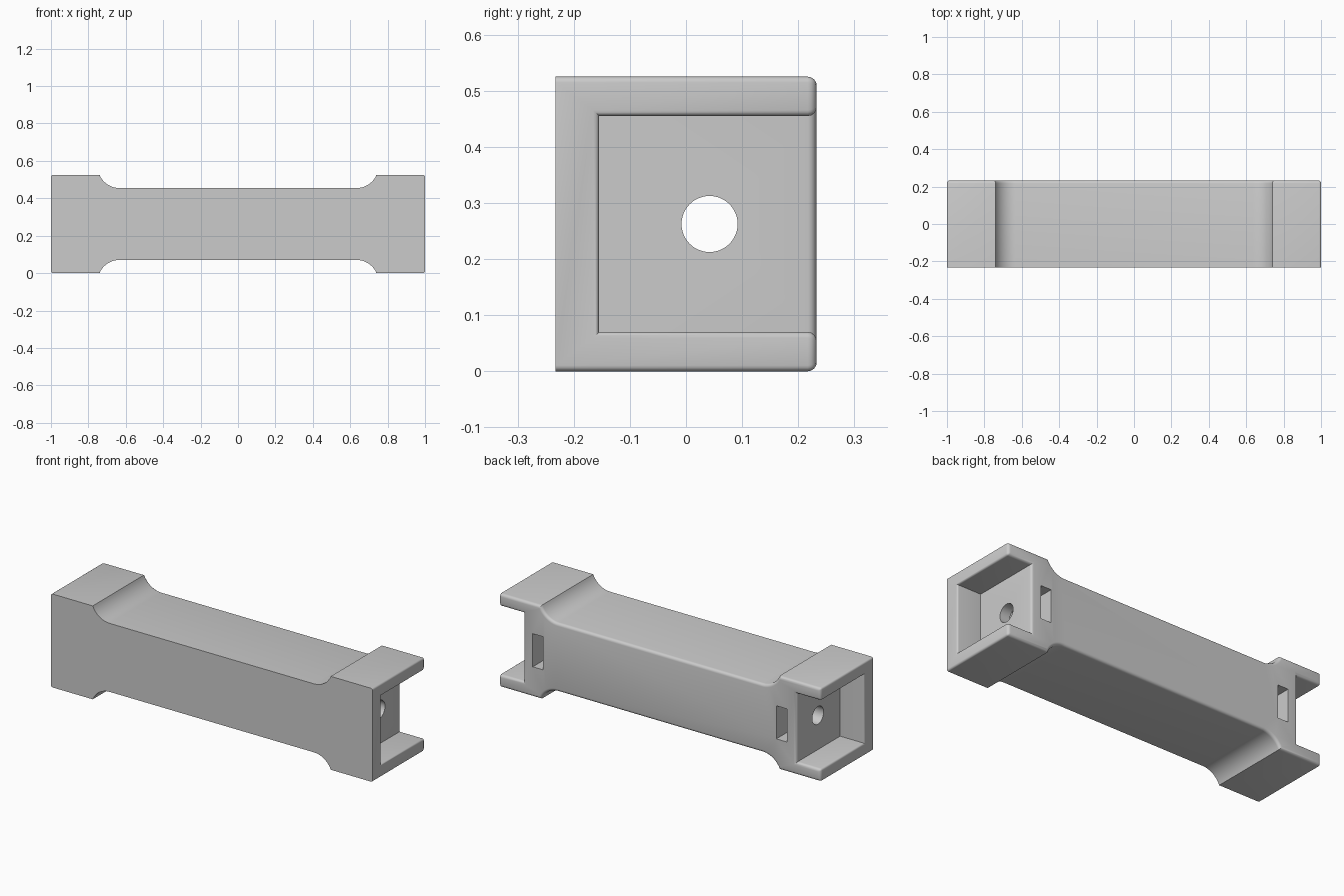
import bpy, bmesh, math
from mathutils import Matrix

if "Cube" in bpy.data.objects:
    bpy.data.objects.remove(bpy.data.objects["Cube"])

HALF_Y, HEIGHT = 0.233, 0.525
MID_Z = HEIGHT / 2
FLANGE = 0.07          # thickness of top and bottom flanges
POCKET_X = 0.85        # inner face of the end pockets
HOLE_Y = 0.042

grey = bpy.data.materials.new("plain_grey")
grey.use_nodes = True
colour = (0.6, 0.6, 0.6, 1)
grey.diffuse_color = colour
grey.node_tree.nodes["Principled BSDF"].inputs["Base Color"].default_value = colour


def add_object(name, bm):
    bmesh.ops.recalc_face_normals(bm, faces=bm.faces)
    mesh = bpy.data.meshes.new(name)
    bm.to_mesh(mesh)
    bm.free()
    mesh.materials.append(grey)
    obj = bpy.data.objects.new(name, mesh)
    bpy.context.scene.collection.objects.link(obj)
    return obj


def box(bm, lo, hi):
    size = [b - a for a, b in zip(lo, hi)]
    mid = [(a + b) / 2 for a, b in zip(lo, hi)]
    bmesh.ops.create_cube(bm, size=1, matrix=Matrix.Translation(mid) @ Matrix.Diagonal((*size, 1)))


def apply_modifiers(obj):
    graph = bpy.context.evaluated_depsgraph_get()
    mesh = bpy.data.meshes.new_from_object(obj.evaluated_get(graph))
    obj.modifiers.clear()
    obj.data = mesh


def cut(obj, bm):
    cutter = add_object("cutter", bm)
    cutter.hide_render = True
    mod = obj.modifiers.new("cut", "BOOLEAN")
    mod.operation, mod.solver, mod.object = "DIFFERENCE", "EXACT", cutter
    apply_modifiers(obj)
    bpy.data.objects.remove(cutter)


# Spacer body: waisted side profile with coved shoulders, mirrored into four corners
radius, cove_x = 0.114, 0.635
sweep = math.asin((0.74 - cove_x) / radius)
quarter = [(cove_x + radius * math.sin(sweep * i / 12),
            MID_Z - FLANGE + radius * (1 - math.cos(sweep * i / 12))) for i in range(13)]
quarter[-1] = (0.74, MID_Z)
quarter.append((1, MID_Z))
top = [(-x, z) for x, z in reversed(quarter)] + quarter
outline = top + [(x, -z) for x, z in reversed(top)]
bm = bmesh.new()
face = bm.faces.new([bm.verts.new((x, -HALF_Y, z + MID_Z)) for x, z in outline])
new = bmesh.ops.extrude_face_region(bm, geom=[face])["geom"]
bmesh.ops.translate(bm, vec=(0, 2 * HALF_Y, 0), verts=[v for v in new if isinstance(v, bmesh.types.BMVert)])
body = add_object("spacer_body", bm)

# End pockets, open to the end and the back
bm = bmesh.new()
for a, b in ((-1.2, -POCKET_X), (POCKET_X, 1.2)):
    box(bm, (a, -0.155, FLANGE), (b, 0.4, HEIGHT - FLANGE))
cut(body, bm)

# Rounded rims on the back and ends; the front edges stay sharp
bm = bmesh.new()
bm.from_mesh(body.data)
weight = bm.edges.layers.float.new("bevel_weight_edge")
for e in bm.edges:
    if e.calc_face_angle(0) < math.radians(30):
        continue
    if all(v.co.y > HALF_Y - 0.001 for v in e.verts):
        e[weight] = 1
    elif all(abs(v.co.x) > 0.999 for v in e.verts) and any(v.co.y > -HALF_Y + 0.001 for v in e.verts):
        e[weight] = 0.65
bm.to_mesh(body.data)
bm.free()
bevel = body.modifiers.new("rounding", "BEVEL")
bevel.limit_method, bevel.width, bevel.segments = "WEIGHT", 0.016, 4
apply_modifiers(body)

# Bolt hole along the full length
bm = bmesh.new()
bmesh.ops.create_cone(bm, cap_ends=True, segments=48, radius1=0.05, radius2=0.05, depth=3,
                      matrix=Matrix.Translation((0, HOLE_Y, MID_Z)) @ Matrix.Rotation(math.pi / 2, 4, "Y"))
cut(body, bm)

# Nut slots in the back face
bm = bmesh.new()
for a, b in ((-0.79, -0.725), (0.725, 0.79)):
    box(bm, (a, -0.06, MID_Z - 0.093), (b, 0.4, MID_Z + 0.093))
cut(body, bm)

bpy.ops.object.select_all(action="DESELECT")
body.select_set(True)
bpy.context.view_layer.objects.active = body
bpy.ops.object.shade_smooth_by_angle(angle=math.radians(30))
